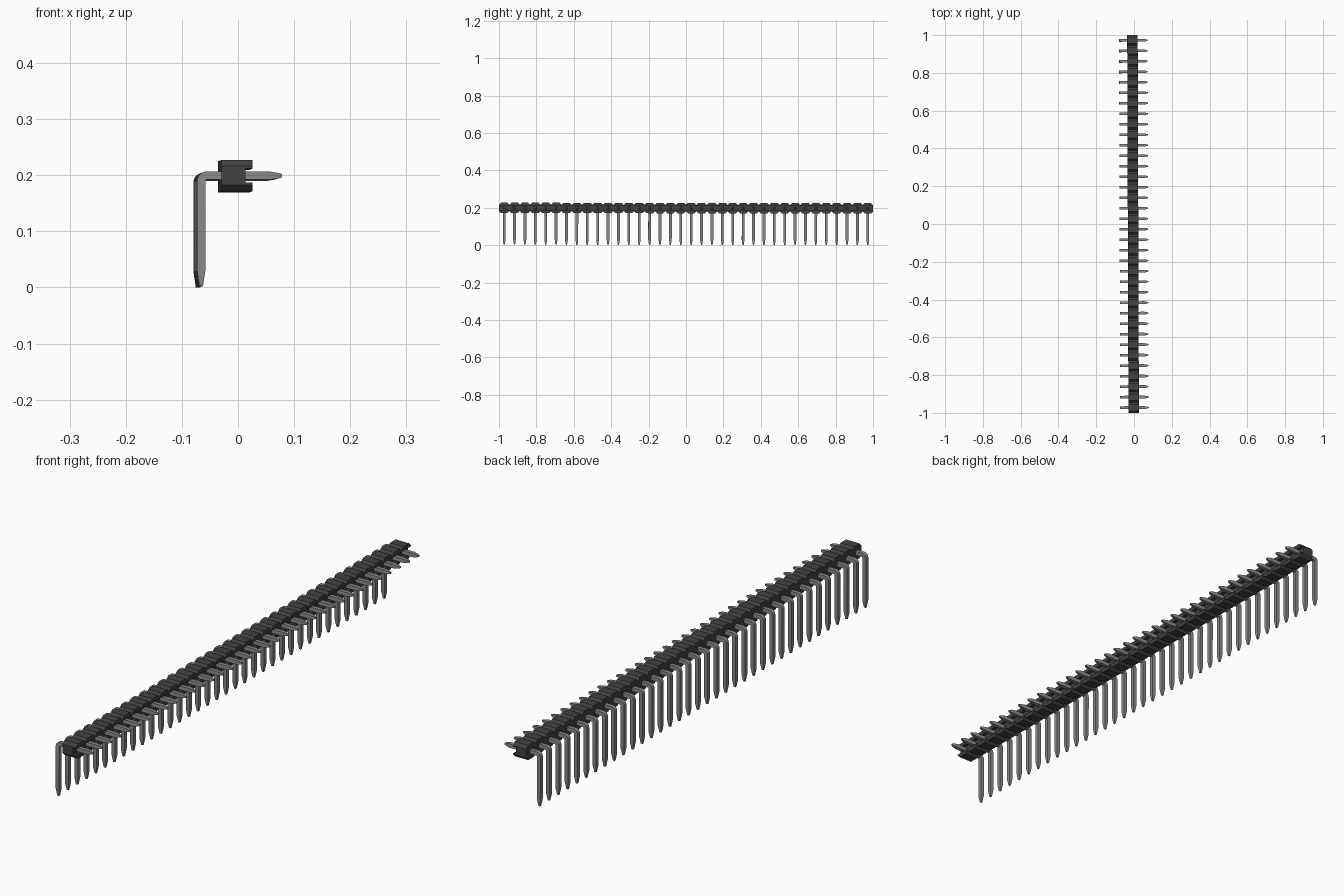
import bpy, bmesh, math
from mathutils import Vector

cube = bpy.data.objects.get("Cube")
if cube:
    bpy.data.objects.remove(cube, do_unlink=True)

COUNT = 36
PITCH = 2.0 / COUNT
Y0 = -1 + PITCH / 2                     # first module
ZC = 0.198                              # height of the pin row
TILT = (-0.00125, 0, 0.00325)           # the strip lies very slightly askew


def material(name, rgb):
    m = bpy.data.materials.new(name)
    m.use_nodes = True
    m.diffuse_color = (*rgb, 1)
    bsdf = next(n for n in m.node_tree.nodes if n.type == 'BSDF_PRINCIPLED')
    bsdf.inputs["Base Color"].default_value = (*rgb, 1)
    return m


def row(name, bm, mat):
    """Turn one unit into an object repeated along the strip."""
    bmesh.ops.recalc_face_normals(bm, faces=bm.faces)
    me = bpy.data.meshes.new(name)
    bm.to_mesh(me)
    bm.free()
    me.materials.append(mat)
    ob = bpy.data.objects.new(name, me)
    bpy.context.collection.objects.link(ob)
    ob.rotation_euler = TILT
    arr = ob.modifiers.new("repeat", 'ARRAY')
    arr.count = COUNT
    arr.use_relative_offset = False
    arr.use_constant_offset = True
    arr.constant_offset_displace = (0, PITCH, 0)
    return ob


black = material("dark plastic", (0.055, 0.055, 0.055))
metal = material("grey metal", (0.26, 0.26, 0.26))

# Housing: chamfered block with a slot along its +x face
H, C, S = PITCH / 2, 0.011, 0.0125      # half size, chamfer, half slot height
X_BACK, X_SLOT, X_FRONT = -0.0328, 0.0098, 0.0228
bm = bmesh.new()
levels = [(H - C, -H), (H, C - H), (H, -S), (H, S), (H, H - C), (H - C, H)]
right = [bm.verts.new((X_BACK, Y0 + y, ZC + z)) for y, z in levels]
left = [bm.verts.new((X_BACK, Y0 - y, ZC + z)) for y, z in levels]
strips = [bm.faces.new(right[a:b] + left[a:b][::-1])
          for a, b in ((0, 3), (2, 4), (3, 6))]


def push(faces, dx):
    out = bmesh.ops.extrude_face_region(bm, geom=faces, use_keep_orig=True)["geom"]
    moved = [v for v in out if isinstance(v, bmesh.types.BMVert)]
    bmesh.ops.translate(bm, verts=moved, vec=(dx, 0, 0))
    return [f for f in out if isinstance(f, bmesh.types.BMFace)]


front = push(strips, X_SLOT - X_BACK)
for lip in [f for f in front if abs(f.calc_center_median().z - ZC) > S]:
    push([lip], X_FRONT - X_SLOT)
    if lip.is_valid:
        bm.faces.remove(lip)
row("housing", bm, black)

# Pins: square wire swept down, around a bend and out to a tapered tip
W, R, XL = 0.0073, 0.009, -0.0688       # half width, bend radius, leg x
rings = [(XL, 0.00125, 0, 0.0033), (XL, 0.028, 0, W)]     # x, z, turn, half width
for i in range(7):
    a = math.radians(15 * i)
    rings.append((XL + R - R * math.cos(a), ZC - R + R * math.sin(a), a, W))
rings += [(0.053, ZC, math.pi / 2, W), (0.066, ZC, math.pi / 2, 0.0052),
          (0.0752, ZC, math.pi / 2, 0.0028)]
bm = bmesh.new()
loops = []
for x, z, a, w in rings:
    side = Vector((math.cos(a), 0, -math.sin(a))) * w
    deep = Vector((0, w, 0))
    mid = Vector((x, Y0, z))
    loops.append([bm.verts.new(mid + side * s + deep * d)
                  for s, d in ((1, 1), (1, -1), (-1, -1), (-1, 1))])
for p, q in zip(loops, loops[1:]):
    for k in range(4):
        n = (k + 1) % 4
        bm.faces.new((p[k], p[n], q[n], q[k]))
bm.faces.new(loops[0])
bm.faces.new(loops[-1])
pins = row("pins", bm, metal)

# Smooth the bends while keeping the square edges sharp
bpy.ops.object.select_all(action='DESELECT')
pins.select_set(True)
bpy.context.view_layer.objects.active = pins
bpy.ops.object.shade_smooth_by_angle(angle=math.radians(30))
